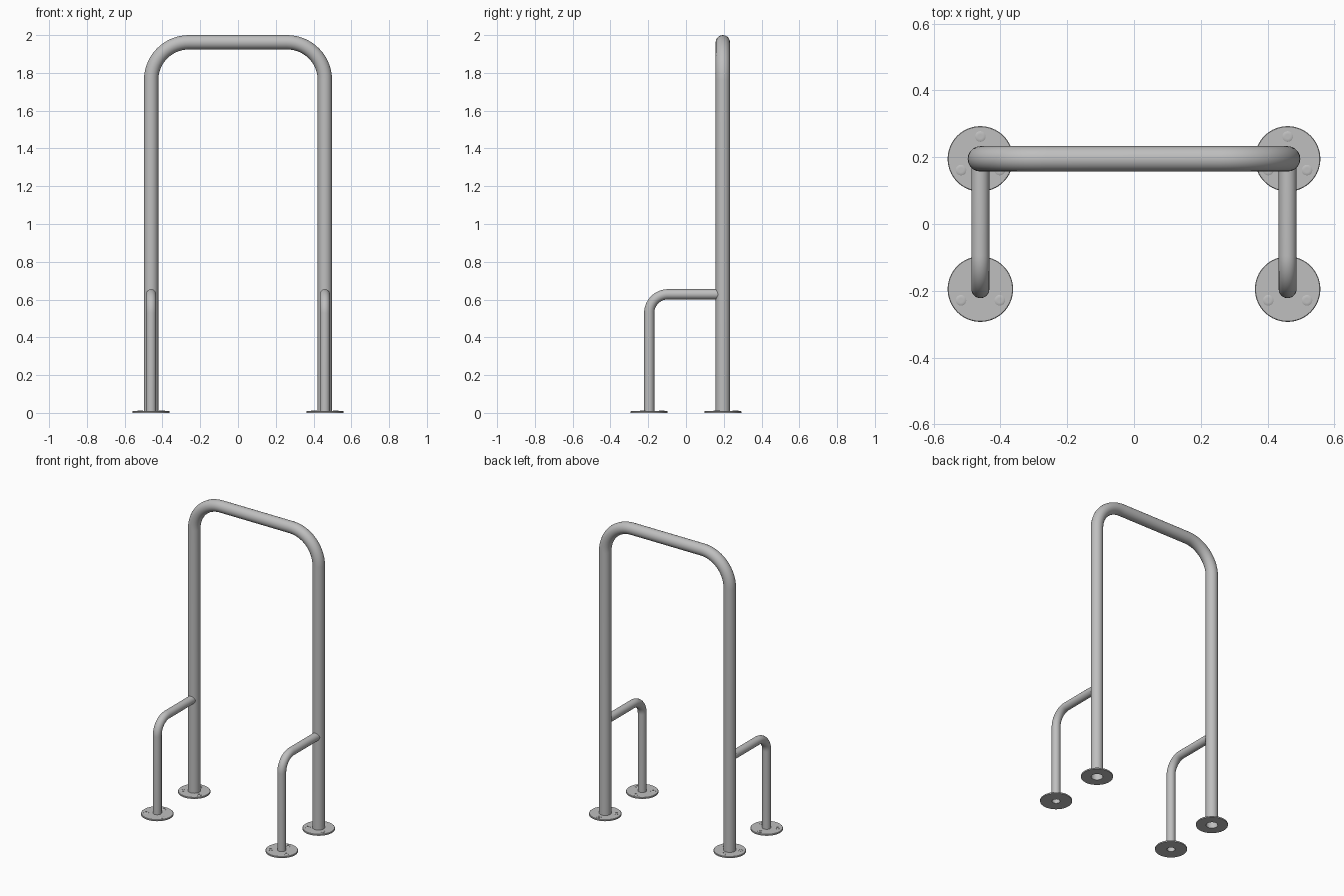
import bpy, bmesh, math
from mathutils import Vector, Matrix

cube = bpy.data.objects.get("Cube")
if cube:
    bpy.data.objects.remove(cube)

POST_X, POST_Y = 0.46, 0.195
PLATE_TOP = 0.01

steel = bpy.data.materials.new("grey steel")
steel.use_nodes = True
grey = (0.52, 0.52, 0.52, 1)
steel.diffuse_color = grey
steel.node_tree.nodes["Principled BSDF"].inputs["Base Color"].default_value = grey


def finish(obj):
    bpy.ops.object.select_all(action='DESELECT')
    obj.select_set(True)
    bpy.context.view_layer.objects.active = obj
    if obj.type == 'CURVE':
        bpy.ops.object.convert(target='MESH')
    obj = bpy.context.view_layer.objects.active
    bpy.ops.object.shade_smooth_by_angle(angle=math.radians(35))
    return obj


def rounded(points, radius, steps=14):
    """Path with every right-angled corner replaced by an arc."""
    pts = [Vector(p) for p in points]
    path = [pts[0]]
    for a, b, c in zip(pts, pts[1:], pts[2:]):
        u, v = (a - b).normalized(), (c - b).normalized()
        for i in range(steps + 1):
            t = math.pi / 2 * i / steps
            path.append(b + radius * (u * (1 - math.sin(t)) + v * (1 - math.cos(t))))
    return path + [pts[-1]]


def tube(name, path, radius):
    curve = bpy.data.curves.new(name, 'CURVE')
    curve.dimensions = '3D'
    curve.bevel_depth = radius
    curve.bevel_resolution = 8
    spline = curve.splines.new('POLY')
    spline.points.add(len(path) - 1)
    for point, co in zip(spline.points, path):
        point.co = (*co, 1)
    curve.materials.append(steel)
    obj = bpy.data.objects.new(name, curve)
    bpy.context.collection.objects.link(obj)
    return finish(obj)


def lathe(name, profile, location, sides, closed):
    """Spin an (r, z) profile about the vertical axis."""
    bm = bmesh.new()
    verts = [bm.verts.new((r, 0, z)) for r, z in profile]
    edges = [bm.edges.new(pair) for pair in zip(verts, verts[1:])]
    if closed:
        edges.append(bm.edges.new((verts[-1], verts[0])))
    bmesh.ops.spin(bm, geom=verts + edges, cent=(0, 0, 0), axis=(0, 0, 1),
                   angle=math.tau, steps=sides)
    bmesh.ops.remove_doubles(bm, verts=bm.verts, dist=1e-5)
    bmesh.ops.recalc_face_normals(bm, faces=bm.faces)
    bmesh.ops.transform(bm, matrix=Matrix.Translation(location), verts=bm.verts)
    mesh = bpy.data.meshes.new(name)
    bm.to_mesh(mesh)
    bm.free()
    mesh.materials.append(steel)
    obj = bpy.data.objects.new(name, mesh)
    bpy.context.collection.objects.link(obj)
    return finish(obj)


# Tall hoop across the back
hoop_z = 1.962
hoop = [(-POST_X, POST_Y, 0), (-POST_X, POST_Y, hoop_z),
        (POST_X, POST_Y, hoop_z), (POST_X, POST_Y, 0)]
tube("tall_hoop", rounded(hoop, 0.2), 0.038)

for side, x in (("left", POST_X), ("right", -POST_X)):
    # Bent side rail running from the hoop post forward and down
    rail = [(x, POST_Y - 0.015, 0.628), (x, -POST_Y, 0.628), (x, -POST_Y, 0)]
    tube(side + "_side_rail", rounded(rail, 0.1), 0.027)

    for end, y, bore in (("back", POST_Y, 0.036), ("front", -POST_Y, 0.025)):
        # Round foot plate, open under the tube
        plate = [(bore, 0), (0.098, 0), (0.098, 0.008),
                 (0.096, PLATE_TOP), (bore, PLATE_TOP)]
        lathe(f"{side}_{end}_foot_plate", plate, (x, y, 0), 64, True)

        # Three low screw heads with a socket
        head = [(0, 0), (0.007, 0), (0.007, 0.002),
                (0.013, 0.002), (0.016, 0.0005), (0.016, -0.003), (0, -0.003)]
        for n in range(3):
            a = math.radians(90 + 120 * n)
            spot = (x + 0.067 * math.cos(a), y + 0.067 * math.sin(a), PLATE_TOP + 0.0005)
            lathe(f"{side}_{end}_screw_{n + 1}", head, spot, 20, False)
